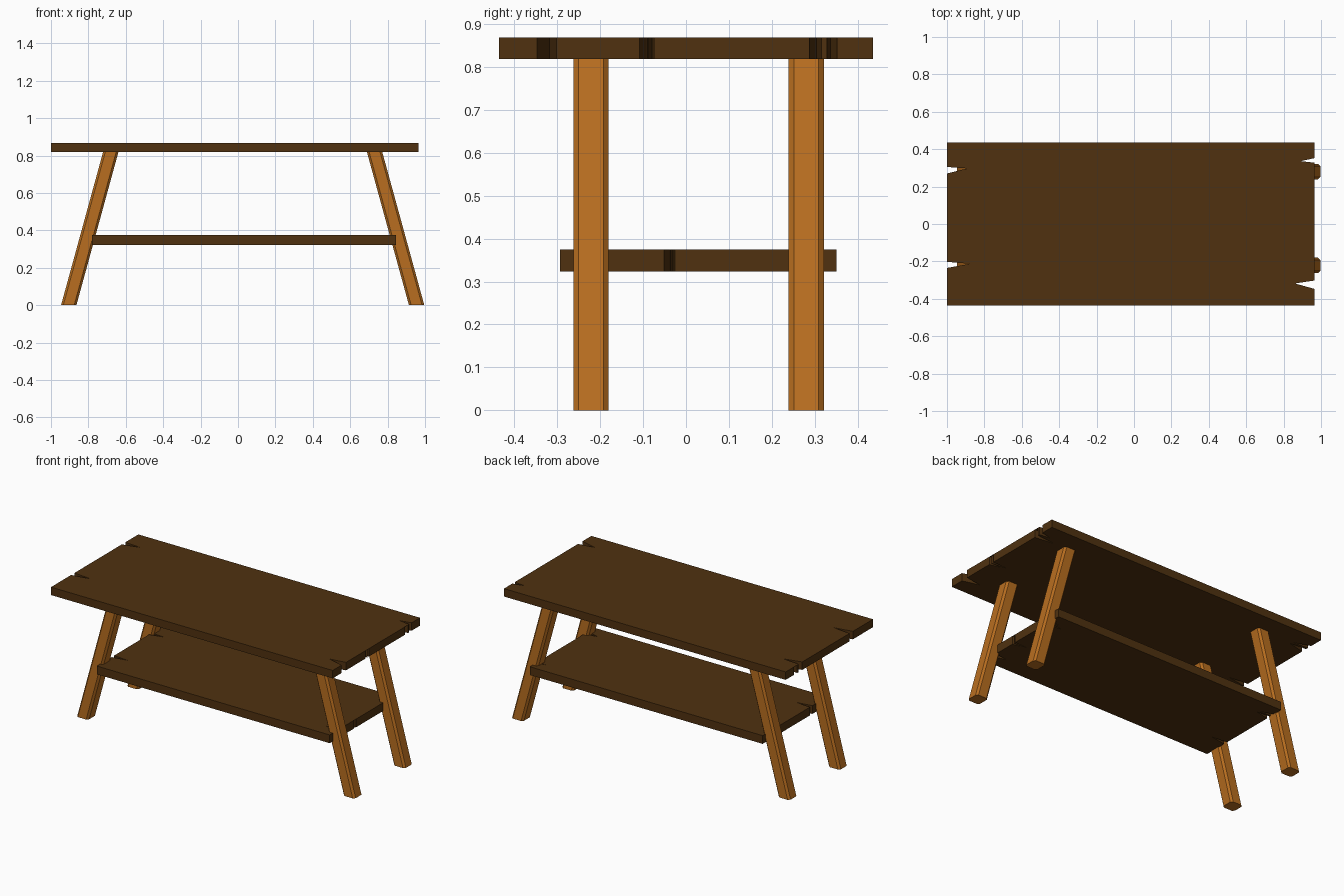
import bpy, bmesh

if "Cube" in bpy.data.objects:
    bpy.data.objects.remove(bpy.data.objects["Cube"])


def material(name, rgb):
    m = bpy.data.materials.new(name)
    m.diffuse_color = (*rgb, 1)
    m.use_nodes = True
    m.node_tree.nodes["Principled BSDF"].inputs["Base Color"].default_value = m.diffuse_color
    return m


def prism(name, bottom, top, mat):
    """Solid between two matching outlines of 3D points."""
    bm = bmesh.new()
    lo = [bm.verts.new(p) for p in bottom]
    hi = [bm.verts.new(p) for p in top]
    n = len(lo)
    bm.faces.new(lo[::-1])
    bm.faces.new(hi)
    for i in range(n):
        bm.faces.new((lo[i], lo[(i + 1) % n], hi[(i + 1) % n], hi[i]))
    bmesh.ops.triangulate(bm, faces=[f for f in bm.faces if len(f.verts) > 8])
    bmesh.ops.recalc_face_normals(bm, faces=bm.faces)
    me = bpy.data.meshes.new(name)
    bm.to_mesh(me)
    bm.free()
    me.materials.append(mat)
    ob = bpy.data.objects.new(name, me)
    bpy.context.collection.objects.link(ob)
    return ob


dark = material("dark_wood", (0.08, 0.031, 0.005))
orange = material("orange_wood", (0.48, 0.155, 0.014))

# Plank outline with splits in both ends, counter-clockwise
X0, X1, Y = -1.0, 0.965, 0.435
plank = [(X0, -Y), (X1, -Y),
         (X1, -0.347), (0.86, -0.318), (X1, -0.302),
         (X1, -0.108), (0.90, -0.092), (X1, -0.09), (X1, -0.088), (0.86, -0.079), (X1, -0.074),
         (X1, 0.287), (0.84, 0.304), (X1, 0.315), (X1, 0.328), (0.89, 0.336), (X1, 0.352),
         (X1, Y), (X0, Y),
         (X0, 0.35), (-0.90, 0.316), (X0, 0.321), (X0, 0.305), (-0.89, 0.297), (X0, 0.27),
         (X0, -0.202), (-0.877, -0.213), (X0, -0.235)]


def board(name, x0, x1, y0, y1, z0, z1):
    pts = [(x0 + (x - X0) / (X1 - X0) * (x1 - x0),
            y0 + (y + Y) / (2 * Y) * (y1 - y0)) for x, y in plank]
    return prism(name, [(*p, z0) for p in pts], [(*p, z1) for p in pts], dark)


# Tabletop and the smaller shelf below it
board("tabletop", X0, X1, -Y, Y, 0.818, 0.868)
board("lower_shelf", -0.78, 0.845, -0.293, 0.35, 0.323, 0.375)

# Splayed legs with chamfered edges
h, c = 0.041, 0.012
section = [(h, c - h), (h, h - c), (h - c, h), (c - h, h),
           (-h, h - c), (-h, c - h), (c - h, -h), (h - c, -h)]
for side, foot, head in (("left", -0.905, -0.68), ("right", 0.955, 0.73)):
    for end, y in (("front", -0.221), ("back", 0.28)):
        prism(f"{end}_{side}_leg",
              [(foot + a, y + b, 0) for a, b in section],
              [(head + a, y + b, 0.82) for a, b in section], orange)
